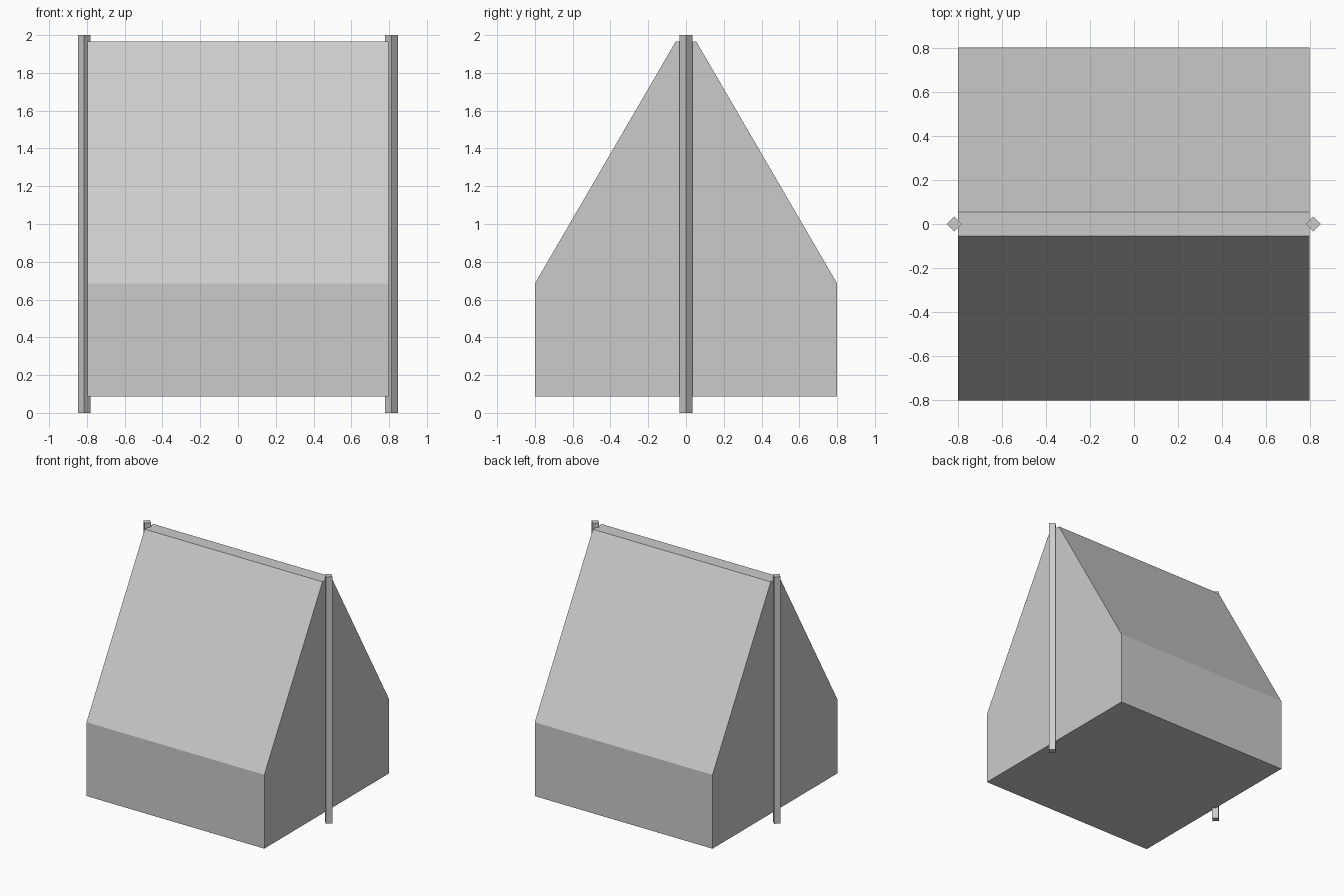
import bpy, bmesh
from mathutils import Vector

if "Cube" in bpy.data.objects:
    bpy.data.objects.remove(bpy.data.objects["Cube"])


def extrude_object(name, points, direction):
    """Make a closed prism from a flat outline swept along direction."""
    bm = bmesh.new()
    base = bm.faces.new([bm.verts.new(p) for p in points])
    result = bmesh.ops.extrude_face_region(bm, geom=[base], use_keep_orig=True)
    moved = [g for g in result["geom"] if isinstance(g, bmesh.types.BMVert)]
    bmesh.ops.translate(bm, verts=moved, vec=Vector(direction))
    bmesh.ops.recalc_face_normals(bm, faces=bm.faces)
    mesh = bpy.data.meshes.new(name)
    bm.to_mesh(mesh)
    bm.free()
    obj = bpy.data.objects.new(name, mesh)
    bpy.context.collection.objects.link(obj)
    return obj


# Tent-shaped body: half profile (y, z) mirrored across the ridge
half = [(0.80, 0.087), (0.80, 0.685), (0.055, 1.965)]
profile = half + [(-y, z) for y, z in reversed(half)]
extrude_object("tent_body", [(-0.798, y, z) for y, z in profile], (1.594, 0, 0))

# Square end posts, turned 45 degrees
r = 0.034
for name, x in (("left_post", -0.814), ("right_post", 0.812)):
    diamond = [(x + r, 0, 0), (x, r, 0), (x - r, 0, 0), (x, -r, 0)]
    extrude_object(name, diamond, (0, 0, 2))
